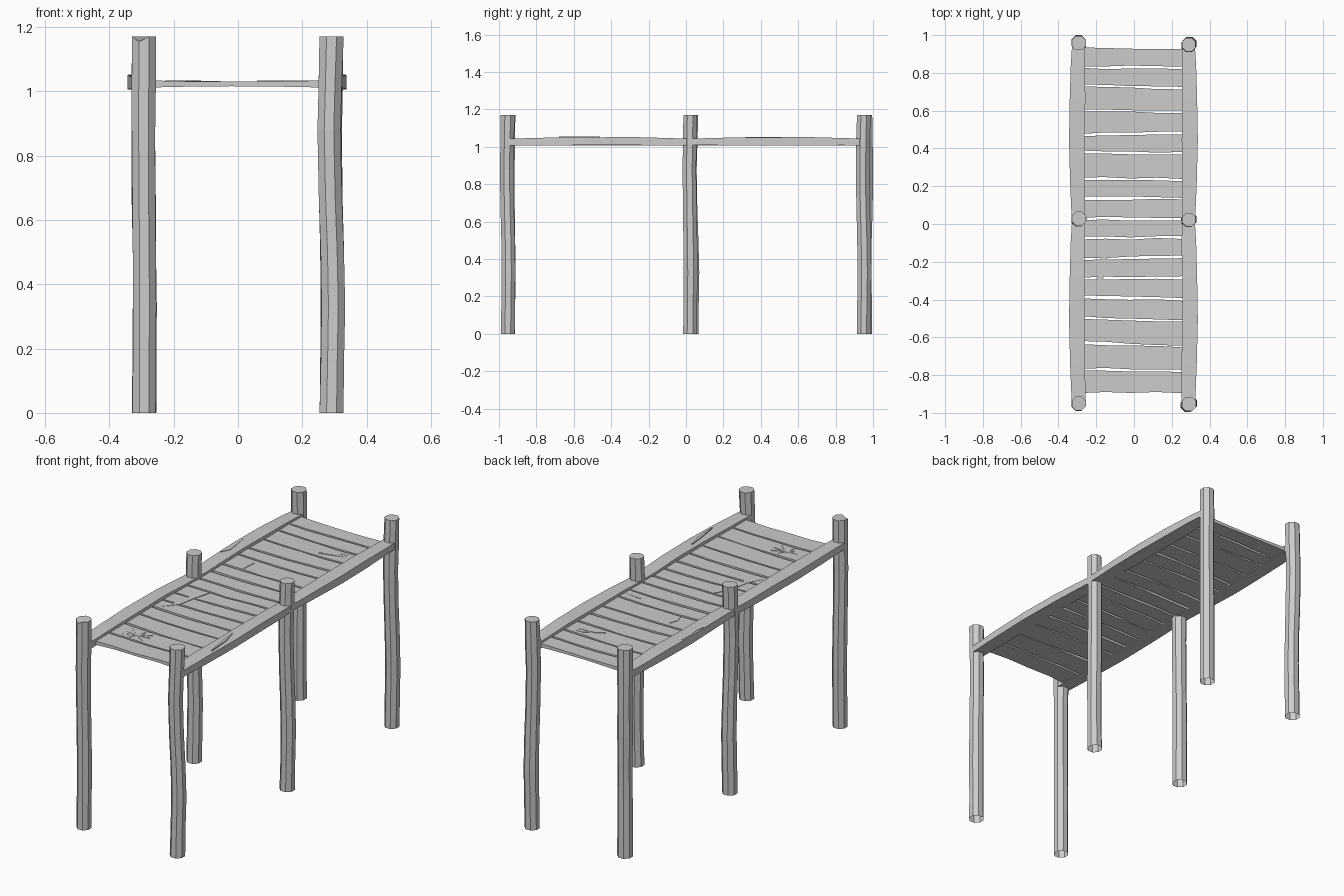
import bpy, bmesh, math, random
from mathutils import Vector

if "Cube" in bpy.data.objects:
    bpy.data.objects.remove(bpy.data.objects["Cube"])

random.seed(4)


def loft(name, rings, cap_start=True):
    """Skin a row of equal-sized rings and cap the ends."""
    bm = bmesh.new()
    rows = [[bm.verts.new(p) for p in ring] for ring in rings]
    n = len(rows[0])
    for a, b in zip(rows, rows[1:]):
        for i in range(n):
            j = (i + 1) % n
            bm.faces.new((a[i], a[j], b[j], b[i]))
    if cap_start:
        bm.faces.new(rows[0][::-1])
    bm.faces.new(rows[-1])
    bmesh.ops.recalc_face_normals(bm, faces=bm.faces)
    me = bpy.data.meshes.new(name)
    bm.to_mesh(me)
    bm.free()
    ob = bpy.data.objects.new(name, me)
    bpy.context.collection.objects.link(ob)
    return ob


# Round timber posts, open underneath: x, y, bend in x, bend in y
POSTS = {
    "front_left_post": (-0.292, -0.95, 0.002, 0.003),
    "front_right_post": (0.291, -0.953, 0.008, 0.006),
    "middle_left_post": (-0.292, 0.028, 0.003, 0.008),
    "middle_right_post": (0.291, 0.022, 0.006, 0.004),
    "back_left_post": (-0.292, 0.958, 0.003, -0.005),
    "back_right_post": (0.291, 0.95, 0.004, 0.006),
}
LEVELS = [(0, 0), (0.15, 0.3), (0.33, 0.7), (0.5, 0.3), (0.68, -0.5),
          (0.88, -1), (1.03, -0.5), (1.17, 0)]
for name, (x, y, bx, by) in POSTS.items():
    rings = []
    for z, k in LEVELS:
        r = 0.040 + random.uniform(-0.0015, 0.001)
        rings.append([(x + bx * k + r * math.cos((i + 0.5) * math.pi / 4),
                       y + by * k + r * math.sin((i + 0.5) * math.pi / 4), z)
                      for i in range(8)])
    # Chipped rim on one post top
    if name == "front_left_post":
        px, py, pz = rings[-1][5]
        rings[-1][5] = (px, py, pz - 0.015)
    loft(name, rings, cap_start=False)

# Side rails: two bowed beams per side, running between the posts
SHAPE = [(0, 0.010, 0.007), (0.2, 0.002, 0.002), (0.45, -0.004, 0),
         (0.7, 0, -0.001), (0.88, 0.005, 0.004), (1, 0.012, 0.007)]
for side, s in (("left", -1), ("right", 1)):
    for part, y0, y1 in (("front", -0.94, 0.02), ("back", 0.03, 0.945)):
        rings = []
        for t, pinch, drop in SHAPE:
            y = y0 + (y1 - y0) * t
            inner = s * (0.257 + random.uniform(-0.003, 0.003)) - 0.003
            outer = s * (0.337 - pinch) - 0.003
            top = 1.051 - drop
            low = 1.006 + random.uniform(0, 0.003)
            rings.append([(inner, y, low), (outer, y, low),
                          (outer, y, top), (inner, y, top)])
        loft(f"{part}_{side}_rail", rings)

# Deck planks: y of each gap at its left and right end
GAPS = [(-0.897, -0.90), (-0.768, -0.775), (-0.628, -0.648), (-0.496, -0.513),
        (-0.388, -0.398), (-0.288, -0.285), (-0.188, -0.175), (-0.077, -0.070),
        (0.030, 0.022), (0.138, 0.136), (0.240, 0.236), (0.380, 0.372),
        (0.474, 0.482), (0.602, 0.596), (0.732, 0.720), (0.830, 0.828),
        (0.938, 0.928)]
XS = [-0.275, -0.15, -0.02, 0.12, 0.27]
for n, (a, b) in enumerate(zip(GAPS, GAPS[1:])):
    rings = []
    for i, x in enumerate(XS):
        t = i / (len(XS) - 1)
        lo = a[0] + (a[1] - a[0]) * t + 0.007 + random.uniform(-0.005, 0.003)
        hi = b[0] + (b[1] - b[0]) * t - 0.007 + random.uniform(-0.003, 0.005)
        sag = 0.004 * math.sin(math.pi * t)
        rings.append([(x, lo, 1.012 + sag), (x, hi, 1.012 + sag),
                      (x, hi, 1.034 - sag), (x, lo, 1.034 - sag)])
    loft(f"plank_{n + 1}", rings)


def sliver(name, path, width, z):
    """Thin pointed splinter lying along a path."""
    pts = [Vector((p[0], p[1], 0)) for p in path]
    rings = []
    for i, p in enumerate(pts):
        d = pts[min(i + 1, len(pts) - 1)] - pts[max(i - 1, 0)]
        w = width * (0.15 if i in (0, len(pts) - 1) else 0.5)
        side = Vector((-d.y, d.x, 0)).normalized() * w
        rings.append([(*(p + side).xy, z - 0.006), (*(p - side).xy, z - 0.006),
                      (*(p - side).xy, z), (*(p + side).xy, z)])
    loft(name, rings)


# Weathering: splits in the planks and rails
DECK, RAIL = 1.034, 1.053
sliver("long_split", [(-0.12, -0.085), (-0.155, -0.17), (-0.175, -0.28),
                      (-0.225, -0.355)], 0.03, DECK)
sliver("back_split", [(0.06, 0.63), (0.11, 0.65), (0.20, 0.665)], 0.02, DECK)
sliver("back_split_branch", [(0.12, 0.655), (0.155, 0.685), (0.20, 0.69)], 0.012, DECK)
sliver("small_split", [(-0.145, 0.26), (-0.15, 0.30), (-0.14, 0.345)], 0.018, DECK)
sliver("side_split", [(0.15, 0.19), (0.20, 0.18), (0.27, 0.178)], 0.014, DECK)
for i, (dx, dy) in enumerate([(0.07, 0.035), (0.075, 0.0), (0.06, -0.045),
                              (0.02, 0.045)]):
    c = (-0.13, -0.705)
    sliver(f"star_split_{i + 1}", [(c[0] - dx, c[1] - dy), c, (c[0] + dx, c[1] + dy)],
           0.012, DECK - 0.001)
sliver("left_rail_split", [(-0.33, 0.51), (-0.325, 0.43), (-0.318, 0.37),
                           (-0.335, 0.32)], 0.022, RAIL)
sliver("right_rail_split", [(0.285, -0.46), (0.30, -0.55), (0.315, -0.68)], 0.016, RAIL + 0.003)
